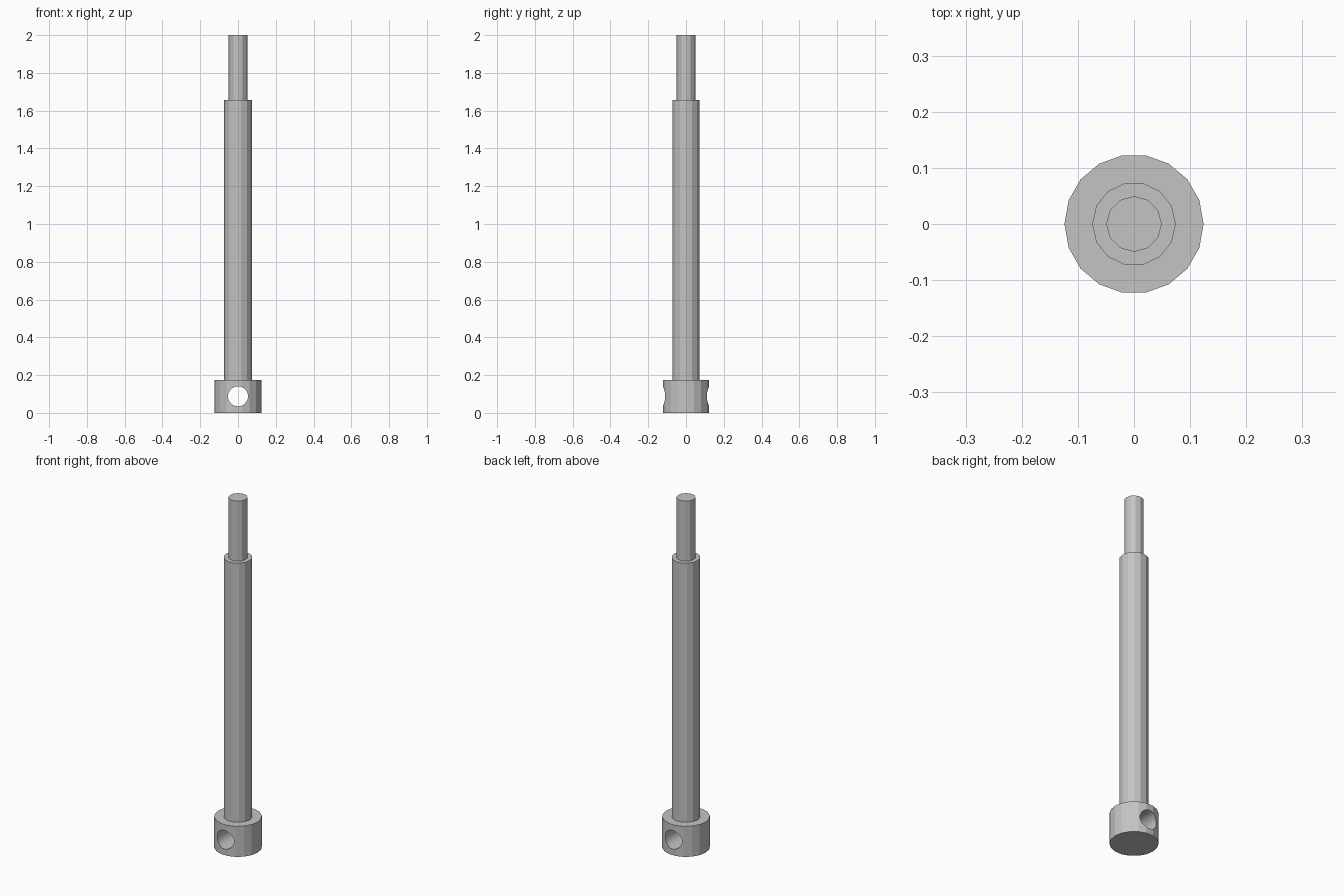
import bpy
from math import radians

cube = bpy.data.objects.get("Cube")
if cube:
    bpy.data.objects.remove(cube, do_unlink=True)

steel = bpy.data.materials.new("grey steel")
steel.use_nodes = True
colour = (0.55, 0.55, 0.55, 1)
steel.diffuse_color = colour
steel.node_tree.nodes["Principled BSDF"].inputs["Base Color"].default_value = colour


def cylinder(name, sides, radius, bottom, top):
    """Upright faceted cylinder with one corner on the x axis."""
    bpy.ops.mesh.primitive_cylinder_add(
        vertices=sides, radius=radius, depth=top - bottom,
        location=(0, 0, (bottom + top) / 2), rotation=(0, 0, radians(90)))
    part = bpy.context.object
    part.name = name
    part.data.materials.append(steel)
    return part


# Stepped rod: broad head, long shaft, thin end pin
head_top, shaft_top = 0.175, 1.657
head = cylinder("head", 18, 0.124, 0, head_top)
cylinder("shaft", 14, 0.0745, head_top, shaft_top)
cylinder("end_pin", 12, 0.0495, shaft_top, 2)

# Cross hole through the head, front to back
bpy.ops.mesh.primitive_cylinder_add(
    vertices=32, radius=0.053, depth=0.5,
    location=(0, 0, head_top / 2), rotation=(radians(90), 0, 0))
cutter = bpy.context.object
cutter.name = "hole_cutter"
cutter.hide_render = True
cutter.data.materials.append(steel)

cut = head.modifiers.new("cross_hole", "BOOLEAN")
cut.operation = "DIFFERENCE"
cut.solver = "EXACT"
cut.object = cutter
bpy.ops.object.select_all(action="DESELECT")
head.select_set(True)
bpy.context.view_layer.objects.active = head
bpy.ops.object.modifier_apply(modifier=cut.name)
bpy.data.objects.remove(cutter, do_unlink=True)
